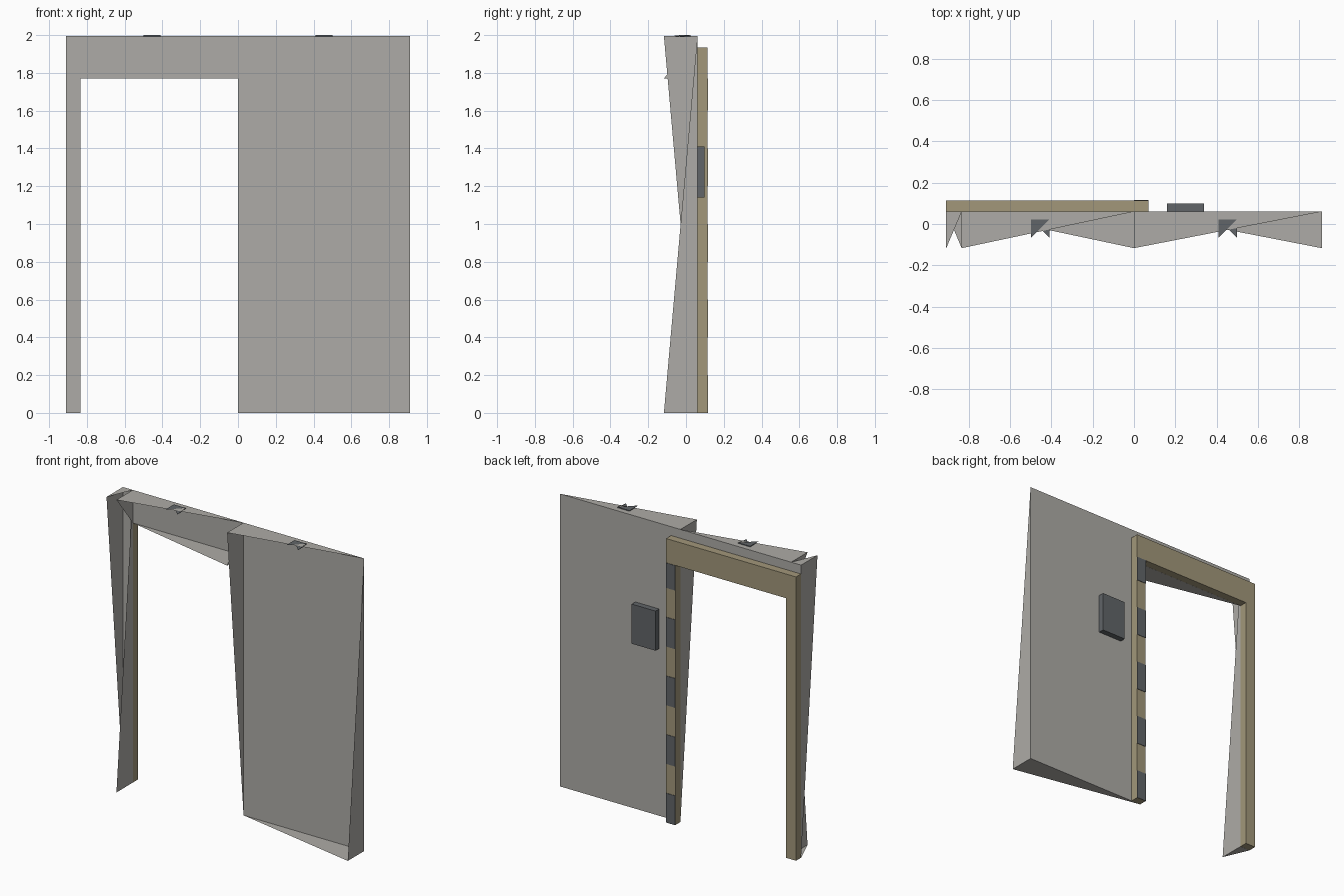
import bpy, bmesh

if "Cube" in bpy.data.objects:
    bpy.data.objects.remove(bpy.data.objects["Cube"])


def material(name, rgb):
    m = bpy.data.materials.new(name)
    m.diffuse_color = (*rgb, 1)
    m.use_nodes = True
    m.node_tree.nodes["Principled BSDF"].inputs["Base Color"].default_value = m.diffuse_color
    return m


CONCRETE = material("concrete_grey", (0.42, 0.41, 0.385))
TAN = material("frame_tan", (0.36, 0.31, 0.195))
DARK = material("dark_metal", (0.12, 0.13, 0.14))


def finish(name, bm, mat):
    me = bpy.data.meshes.new(name)
    bm.to_mesh(me)
    bm.free()
    me.materials.append(mat)
    ob = bpy.data.objects.new(name, me)
    bpy.context.collection.objects.link(ob)
    return ob


def box(name, mat, x, y, z):
    """Closed box from three (min, max) ranges."""
    bm = bmesh.new()
    bmesh.ops.create_cube(bm, size=1)
    for v in bm.verts:
        v.co = [r[0] if c < 0 else r[1] for c, r in zip(v.co, (x, y, z))]
    return finish(name, bm, mat)


def open_shell(name, mat, x, y, z):
    """Back sheet with four half-wall triangles: two meet at the upper left
    front corner, two at the lower right front corner; the front is open."""
    bm = bmesh.new()
    bl, br, tr, tl = [bm.verts.new((a, y[1], c)) for a, c in
                      ((x[0], z[0]), (x[1], z[0]), (x[1], z[1]), (x[0], z[1]))]
    top_left = bm.verts.new((x[0], y[0], z[1]))
    low_right = bm.verts.new((x[1], y[0], z[0]))
    bm.faces.new((br, bl, tl, tr))
    bm.faces.new((top_left, tr, tl))
    bm.faces.new((top_left, tl, bl))
    bm.faces.new((low_right, bl, br))
    bm.faces.new((low_right, br, tr))
    return finish(name, bm, mat)


# Wall in three open pieces around the doorway
WALL_Y, TOP, DOOR = (-0.117, 0.06), 1.995, 1.77
open_shell("wall_left_strip", CONCRETE, (-0.91, -0.835), WALL_Y, (0, TOP))
open_shell("wall_lintel", CONCRETE, (-0.835, 0), WALL_Y, (DOOR, TOP))
open_shell("wall_right_panel", CONCRETE, (0, 0.91), WALL_Y, (0, TOP))

# Small connectors on the top edge
for side, cx in (("left", -0.455), ("right", 0.455)):
    open_shell("top_connector_" + side, DARK, (cx - 0.045, cx + 0.045),
               (-0.067, 0.023), (1.99, 2.0))

# Door frame on the back
FRAME_Y = (0.0605, 0.114)
box("frame_jamb_left", TAN, (-0.91, -0.835), FRAME_Y, (0, DOOR))
box("frame_jamb_right", TAN, (0, 0.07), FRAME_Y, (0, DOOR))
box("frame_header", TAN, (-0.91, 0.07), FRAME_Y, (DOOR, 1.935))

# Dark warning bands on the right jamb
for i in range(5):
    box(f"jamb_band_{i + 1}", DARK, (0, 0.07), (0.113, 0.117),
        (0.4 * i, min(0.4 * i + 0.2, DOOR)))

# Control box beside the doorway
box("control_box", DARK, (0.16, 0.34), (0.0605, 0.099), (1.14, 1.41))
